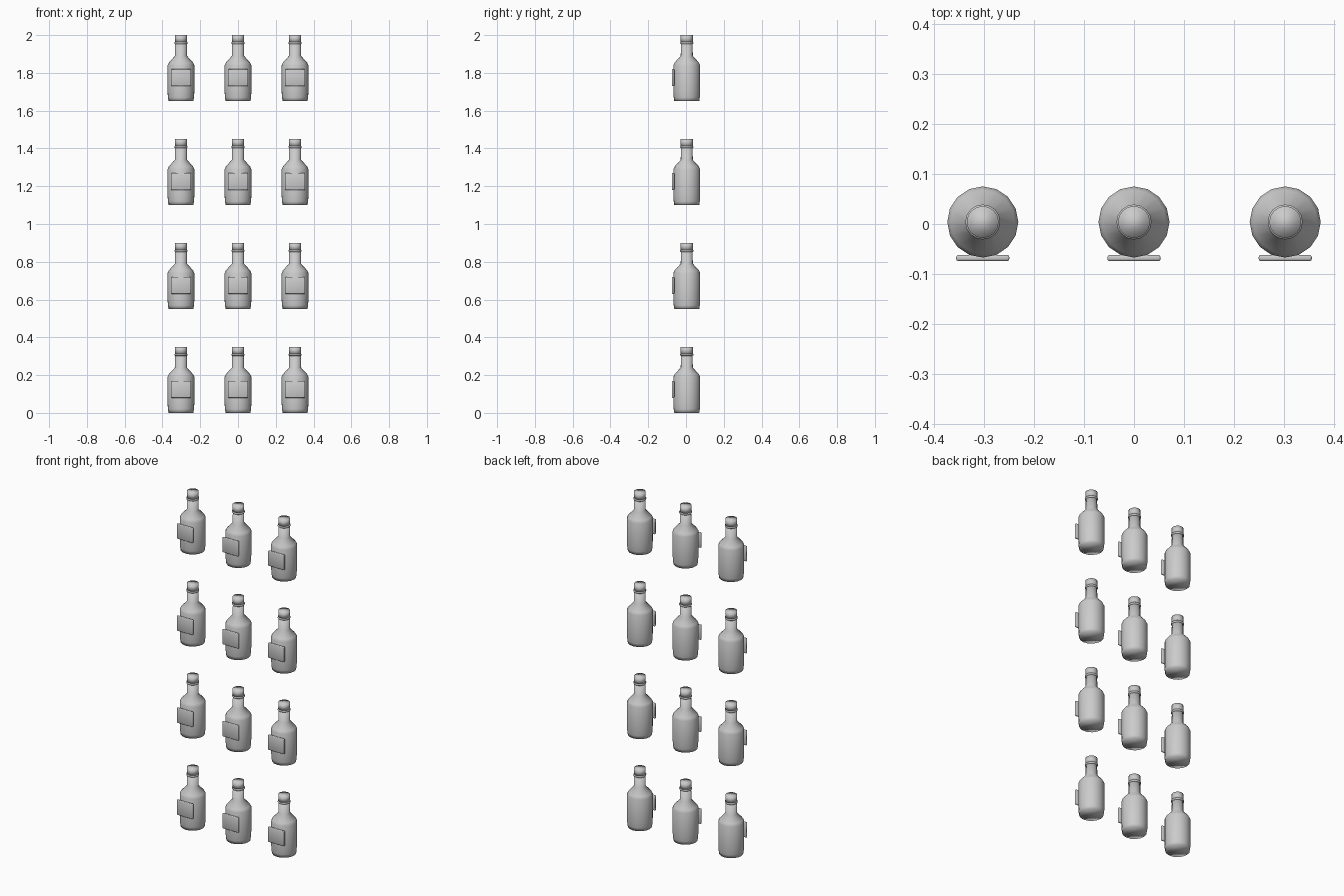
import bpy, bmesh, math
from mathutils import Matrix, Vector

cube = bpy.data.objects.get("Cube")
if cube:
    bpy.data.objects.remove(cube, do_unlink=True)

SIDES = 16
CENTRE_Y = 0.004

grey = bpy.data.materials.new("plain grey")
grey.use_nodes = True
grey.diffuse_color = (0.6, 0.6, 0.6, 1)
grey.node_tree.nodes["Principled BSDF"].inputs["Base Color"].default_value = (0.6, 0.6, 0.6, 1)


def make_mesh(name, bm):
    mesh = bpy.data.meshes.new(name)
    bmesh.ops.recalc_face_normals(bm, faces=bm.faces)
    for face in bm.faces:
        face.smooth = True
    bm.to_mesh(mesh)
    bm.free()
    mesh.materials.append(grey)
    return mesh


def lathe(name, profile):
    """Closed turned solid from (radius, height) pairs, capped at both ends."""
    bm = bmesh.new()
    rings = []
    for r, z in profile:
        rings.append([bm.verts.new((r * math.cos(a), CENTRE_Y + r * math.sin(a), z))
                      for a in (math.tau * i / SIDES for i in range(SIDES))])
    for low, high in zip(rings, rings[1:]):
        for i in range(SIDES):
            j = (i + 1) % SIDES
            bm.faces.new((low[i], low[j], high[j], high[i]))
    bm.faces.new(rings[0])
    bm.faces.new(rings[-1])
    return make_mesh(name, bm)


def rounded_plate(name, size, centre, bevel):
    bm = bmesh.new()
    bmesh.ops.create_cube(bm, size=1, matrix=Matrix.Translation(Vector(centre))
                          @ Matrix.Diagonal((*size, 1)))
    bmesh.ops.bevel(bm, geom=bm.edges[:], offset=bevel, segments=2,
                    profile=0.5, affect='EDGES')
    return make_mesh(name, bm)


parts = {
    # glass body with tapered foot, sloping shoulder and straight neck
    "bottle_body": lathe("bottle_body", [
        (0.066, 0), (0.069, 0.02), (0.071, 0.05), (0.071, 0.19), (0.064, 0.205),
        (0.032, 0.24), (0.031, 0.305)]),
    # thin collar under the stopper
    "bottle_collar": lathe("bottle_collar", [
        (0.031, 0.302), (0.035, 0.305), (0.035, 0.311), (0.031, 0.314)]),
    "bottle_cap": lathe("bottle_cap", [(0.032, 0.31), (0.032, 0.35)]),
    # raised plate on the front
    "bottle_label": rounded_plate("bottle_label", (0.106, 0.012, 0.09),
                                  (0, -0.068, 0.125), 0.004),
}

# four shelves of three bottles
for row in range(4):
    for column in range(3):
        for name, mesh in parts.items():
            obj = bpy.data.objects.new(f"{name}_{row + 1}_{column + 1}", mesh)
            obj.location = ((column - 1) * 0.302, 0, row * 0.55)
            bpy.context.collection.objects.link(obj)
